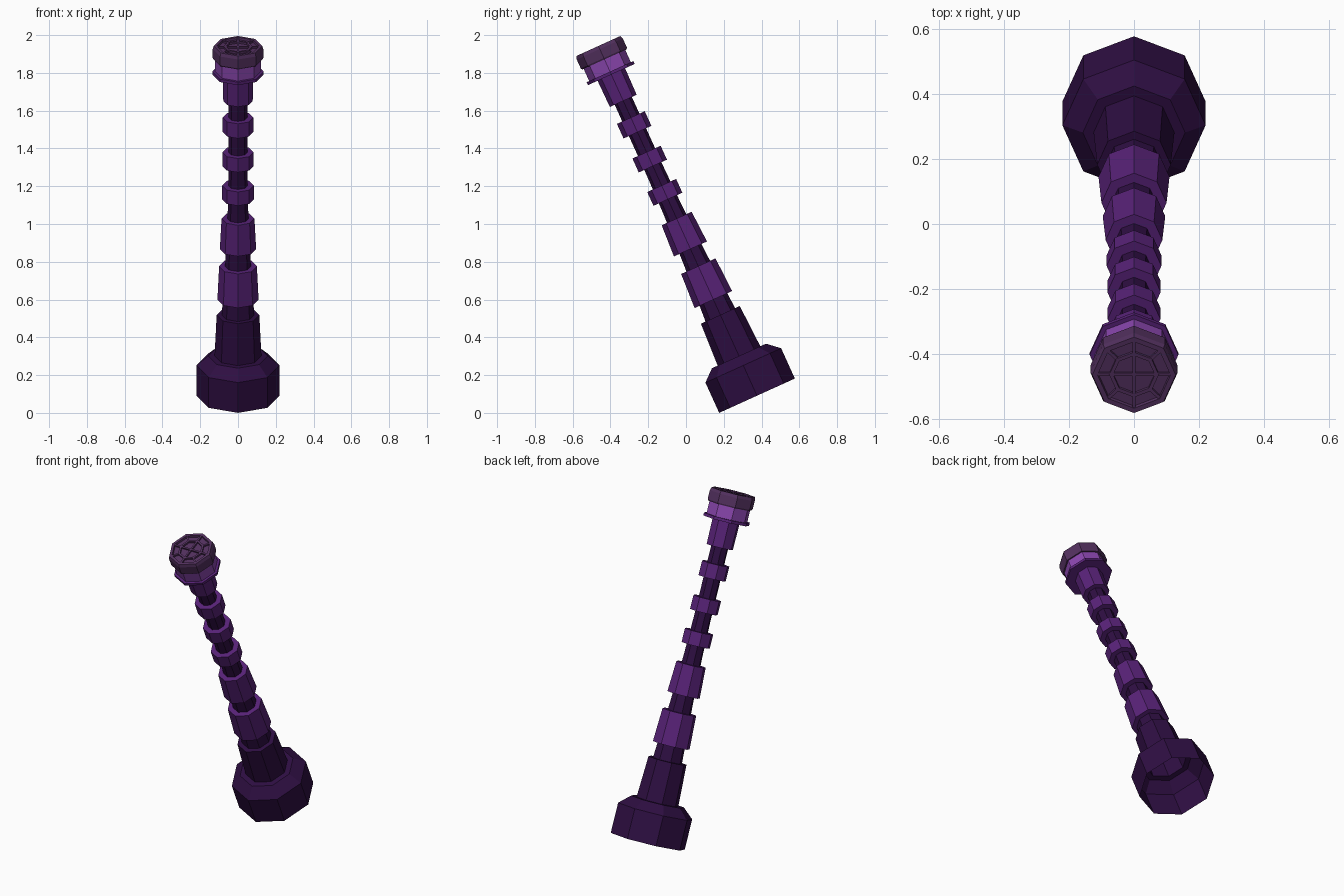
import bpy, bmesh, math
from mathutils import Matrix, Vector

if "Cube" in bpy.data.objects:
    bpy.data.objects.remove(bpy.data.objects["Cube"])

SIDES = 8
# the whole column leans toward the front
LEAN = Matrix.Translation((0, 0.376, 0.091)) @ Matrix.Rotation(math.radians(24.4), 4, 'X')

def srgb(r, g, b):
    f = lambda c: c / 12.92 if c <= 0.04045 else ((c + 0.055) / 1.055) ** 2.4
    return (f(r / 255), f(g / 255), f(b / 255), 1)

def material(name, *rgb):
    m = bpy.data.materials.new(name)
    m.diffuse_color = srgb(*rgb)
    m.use_nodes = True
    m.node_tree.nodes["Principled BSDF"].inputs["Base Color"].default_value = m.diffuse_color
    return m

dark = material("dark_violet", 46, 14, 66)
purple = material("purple", 88, 34, 120)
bright = material("bright_purple", 138, 70, 174)
dusty = material("dusty_plum", 82, 48, 94)

def finish(name, bm, mats):
    me = bpy.data.meshes.new(name)
    bm.to_mesh(me)
    bm.free()
    for m in mats:
        me.materials.append(m)
    ob = bpy.data.objects.new(name, me)
    ob.matrix_world = LEAN
    bpy.context.collection.objects.link(ob)
    return ob

def lathe(name, profile, mat, cap_bottom=True, cap_top=True, closed=False):
    """Eight-sided turned part from (radius, height) points, outside listed upward."""
    bm = bmesh.new()
    rings = []
    for r, h in profile:
        rings.append([bm.verts.new((r * math.cos(math.tau * i / SIDES),
                                    r * math.sin(math.tau * i / SIDES), h))
                      for i in range(SIDES)])
    pairs = list(zip(rings, rings[1:]))
    if closed:
        pairs.append((rings[-1], rings[0]))
    for a, b in pairs:
        for i in range(SIDES):
            j = (i + 1) % SIDES
            bm.faces.new((a[i], a[j], b[j], b[i]))
    if cap_bottom and not closed:
        bm.faces.new(rings[0][::-1])
    if cap_top and not closed:
        bm.faces.new(rings[-1])
    return finish(name, bm, [mat])

# hollow foot with its neck, open underneath
lathe("foot", [(0.22, 0), (0.22, 0.176), (0.157, 0.231), (0.124, 0.231),
               (0.113, 0.47), (0.086, 0.47)], dark, cap_bottom=False, cap_top=False)

# tapering inner shaft
lathe("shaft", [(0.086, 0.47), (0.066, 0.80), (0.054, 1.08), (0.05, 1.30), (0.05, 1.75)], dark)

# sleeves around the shaft: bottom, top, lower radius, upper radius
sleeves = [(0.559, 0.753, 0.109, 0.100), (0.853, 1.03, 0.096, 0.087),
           (1.142, 1.222, 0.084, 0.084), (1.335, 1.416, 0.082, 0.082),
           (1.532, 1.617, 0.081, 0.081), (1.714, 1.87, 0.078, 0.080)]
for n, (lo, hi, r0, r1) in enumerate(sleeves, 1):
    lathe(f"sleeve_{n}", [(r0, lo), (r1, hi)], purple)

# collar plate and bright ring under the cap
lathe("collar", [(0.136, 1.867), (0.136, 1.884)], purple)
lathe("bright_ring", [(0.121, 1.884), (0.121, 1.957)], bright)

# cap with a raised rim and sunken top
lathe("cap", [(0.129, 1.955), (0.134, 1.963), (0.134, 2.015), (0.128, 2.033),
              (0.112, 2.033), (0.110, 2.02)], dusty)

# grille ring and spokes on the cap
lathe("grille_ring", [(0.076, 2.018), (0.076, 2.031), (0.064, 2.031), (0.064, 2.018)],
      dusty, closed=True)
bm = bmesh.new()
for k in range(SIDES):
    start = 0.0 if k % 2 == 0 else 0.066
    length = 0.114 - start
    bmesh.ops.create_cube(bm, size=1, matrix=Matrix.Rotation(math.tau * k / SIDES, 4, 'Z')
                          @ Matrix.Translation((start + length / 2, 0, 2.0245))
                          @ Matrix.Diagonal((length, 0.010, 0.012, 1)))
finish("grille_spokes", bm, [dusty])
